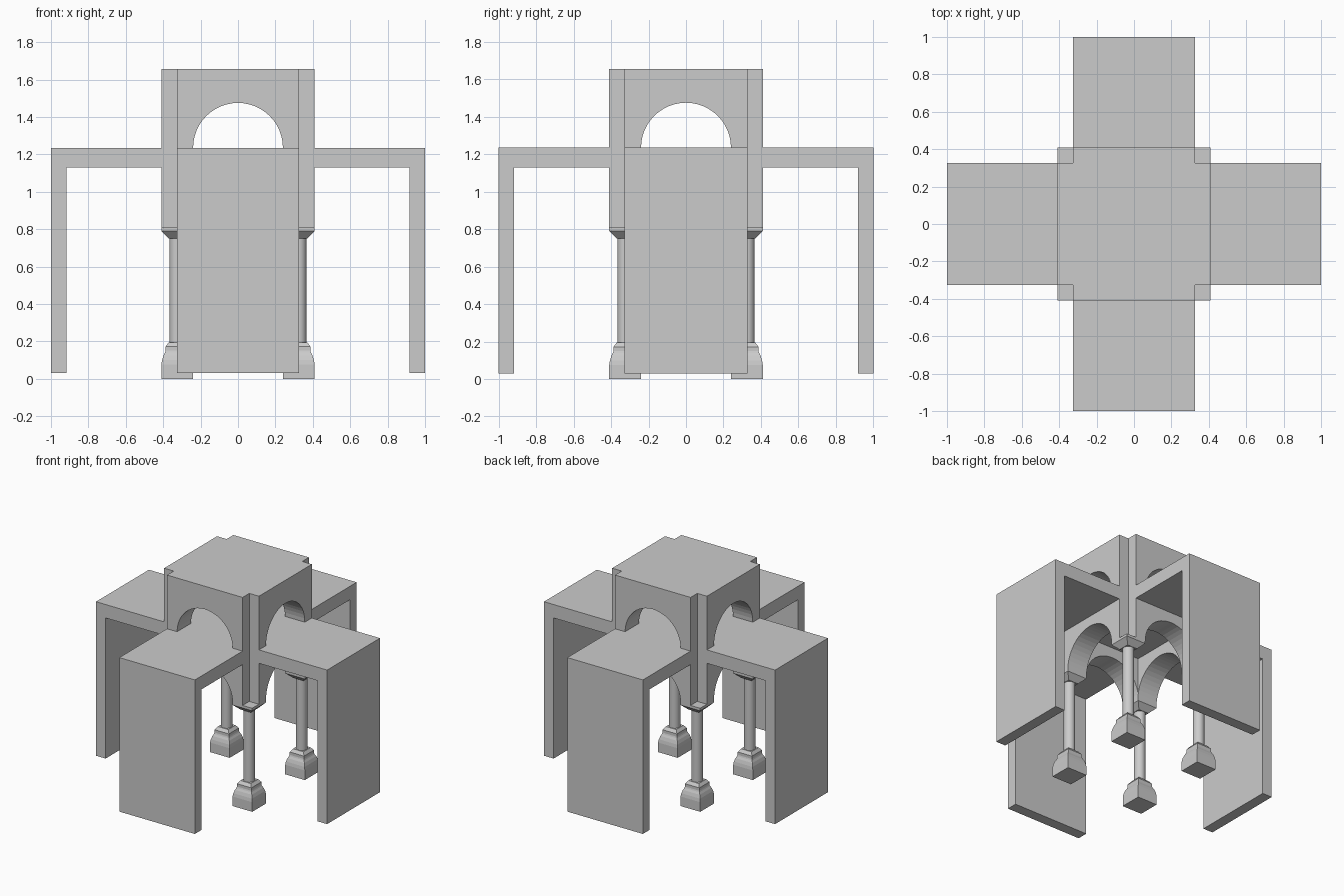
import bpy, bmesh, math
from mathutils import Matrix, Vector

if "Cube" in bpy.data.objects:
    bpy.data.objects.remove(bpy.data.objects["Cube"])

stone = bpy.data.materials.new("grey stone")
stone.diffuse_color = (0.6, 0.6, 0.6, 1)
stone.use_nodes = True
stone.node_tree.nodes["Principled BSDF"].inputs["Base Color"].default_value = stone.diffuse_color


def finish(name, bm, rot=0):
    bmesh.ops.recalc_face_normals(bm, faces=bm.faces)
    bmesh.ops.rotate(bm, verts=bm.verts, cent=(0, 0, 0), matrix=Matrix.Rotation(rot, 3, 'Z'))
    me = bpy.data.meshes.new(name)
    bm.to_mesh(me)
    bm.free()
    me.materials.append(stone)
    ob = bpy.data.objects.new(name, me)
    bpy.context.collection.objects.link(ob)
    return ob


def extrude(name, pts, vec, rot=0):
    """Prism from a flat outline of 3D points."""
    bm = bmesh.new()
    f = bm.faces.new([bm.verts.new(p) for p in pts])
    r = bmesh.ops.extrude_face_region(bm, geom=[f])
    vs = [g for g in r['geom'] if isinstance(g, bmesh.types.BMVert)]
    bmesh.ops.translate(bm, verts=vs, vec=Vector(vec))
    return finish(name, bm, rot)


def loft(name, profile, cx, cy, sides):
    """Stack of regular rings; profile = (half width or radius, z)."""
    bm = bmesh.new()
    k = math.sqrt(2) if sides == 4 else 1
    rings = []
    for r, z in profile:
        rings.append([bm.verts.new((cx + k * r * math.cos(math.tau * (i + .5) / sides),
                                    cy + k * r * math.sin(math.tau * (i + .5) / sides), z))
                      for i in range(sides)])
    for a, b in zip(rings, rings[1:]):
        for i in range(sides):
            j = (i + 1) % sides
            bm.faces.new((a[i], a[j], b[j], b[i]))
    bm.faces.new(rings[0])
    bm.faces.new(rings[-1])
    return finish(name, bm)


O, N, R = 0.41, 0.327, 0.24   # outer face, corner notch, arch radius

# central tower with notched corners
quarter = [(O, -N), (O, N), (N, N)]
outline = []
for q in range(4):
    m = Matrix.Rotation(q * math.pi / 2, 3, 'Z')
    outline += [m @ Vector((x, y, 0.81)) for x, y in quarter]
tower = extrude("crossing_tower", outline, (0, 0, 0.845))

# cutters: arched tunnels both ways, plus a chamber above and below the floor
cutters = []
for zc, low in ((0.81, 0.70), (1.235, 1.235)):
    arch = [(R * math.cos(math.pi * i / 24), -0.6, zc + R * math.sin(math.pi * i / 24))
            for i in range(25)]
    if low < zc:
        arch += [(-R, -0.6, low), (R, -0.6, low)]
    for rot in (0, math.pi / 2):
        cutters.append(extrude("arch_cutter", arch, (0, 1.2, 0), rot))
c = R - 0.001
for z0, z1 in ((0.69, 1.13), (1.235, 1.545)):
    cutters.append(extrude("chamber_cutter",
                           [(-c, -c, z0), (c, -c, z0), (c, c, z0), (-c, c, z0)], (0, 0, z1 - z0)))
bpy.context.view_layer.objects.active = tower
for cut in cutters:
    cut.hide_render = True
    mod = tower.modifiers.new("cut", 'BOOLEAN')
    mod.operation = 'DIFFERENCE'
    mod.solver = 'EXACT'
    mod.object = cut
    bpy.ops.object.modifier_apply(modifier=mod.name)
for cut in cutters:
    bpy.data.objects.remove(cut)

# four arms: flat roof with an outer wall
for q, side in enumerate(("right", "back", "left", "front")):
    prof = [(O, 1.13), (0.917, 1.13), (0.917, 0.03), (1, 0.03), (1, 1.235), (O, 1.235)]
    extrude(side + "_arm", [(x, -N, z) for x, z in prof], (0, 2 * N, 0), q * math.pi / 2)

# four columns with base and capital
P = 0.325
for sx in (-1, 1):
    for sy in (-1, 1):
        x, y = sx * P, sy * P
        loft("column_base", [(.085, 0), (.085, .075), (.081, .1), (.073, .125), (.065, .14),
                             (.062, .15), (.062, .172), (.045, .195)], x, y, 4)
        loft("column_capital", [(.044, .75), (.085, .79), (.085, .81)], x, y, 4)
        shaft = loft("column_shaft", [(.041, .19), (.041, .755)], x, y, 24)
        bpy.ops.object.select_all(action='DESELECT')
        shaft.select_set(True)
        bpy.context.view_layer.objects.active = shaft
        bpy.ops.object.shade_smooth_by_angle(angle=math.radians(35))
